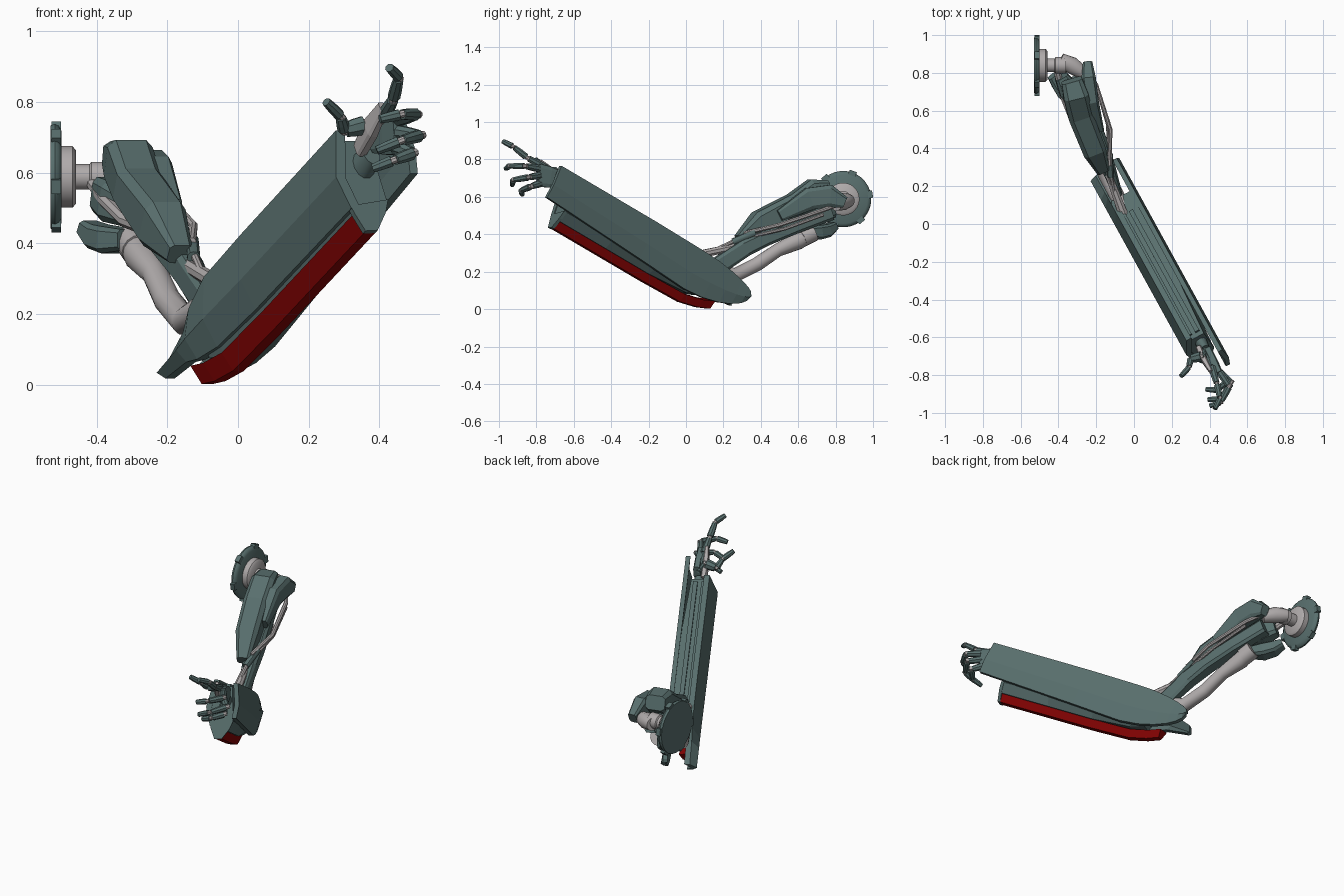
import bpy, bmesh
from math import pi, cos, sin, radians
from mathutils import Vector

cube = bpy.data.objects.get("Cube")
if cube:
    bpy.data.objects.remove(cube, do_unlink=True)


def material(name, rgb):
    m = bpy.data.materials.new(name)
    m.use_nodes = True
    m.diffuse_color = (*rgb, 1)
    m.node_tree.nodes["Principled BSDF"].inputs["Base Color"].default_value = (*rgb, 1)
    return m


TEAL = material("dull teal armour", (0.098, 0.158, 0.154))
GREY = material("warm grey metal", (0.43, 0.405, 0.405))
RED = material("dark red", (0.25, 0.001, 0.001))


def loft(name, rings, mat, smooth=False):
    """Skin a closed solid through equal-sized rings of points."""
    bm = bmesh.new()
    vs = [[bm.verts.new(p) for p in ring] for ring in rings]
    n = len(vs[0])
    for a, b in zip(vs, vs[1:]):
        for i in range(n):
            bm.faces.new((a[i], a[(i + 1) % n], b[(i + 1) % n], b[i]))
    bm.faces.new(vs[0])
    bm.faces.new(vs[-1])
    bmesh.ops.recalc_face_normals(bm, faces=bm.faces)
    me = bpy.data.meshes.new(name)
    bm.to_mesh(me)
    bm.free()
    me.materials.append(mat)
    ob = bpy.data.objects.new(name, me)
    bpy.context.scene.collection.objects.link(ob)
    if smooth:
        bpy.ops.object.select_all(action='DESELECT')
        ob.select_set(True)
        bpy.context.view_layer.objects.active = ob
        bpy.ops.object.shade_smooth_by_angle(angle=radians(40))


def tube(name, pts, sizes, mat, sides=8, smooth=False, square=1):
    """Loft along a path; sizes are radii or (half width, half height); square > 1 is boxier."""
    pts = [Vector(p) for p in pts]
    if not isinstance(sizes, (list, tuple)):
        sizes = [sizes] * len(pts)
    k = square / cos(pi / sides)
    angles = [2 * pi * (j + 0.5) / sides for j in range(sides)]
    rings = []
    for i, p in enumerate(pts):
        t = (pts[min(i + 1, len(pts) - 1)] - pts[max(i - 1, 0)]).normalized()
        side = t.cross(Vector((0, 0, 1))).normalized()
        up = side.cross(t)
        w, h = sizes[i] if isinstance(sizes[i], tuple) else (sizes[i], sizes[i])
        rings.append([p + side * w * max(-1, min(1, k * cos(a)))
                      + up * h * max(-1, min(1, k * sin(a))) for a in angles])
    loft(name, rings, mat, smooth)


def armour(name, pts, sizes, mat=TEAL):
    tube(name, pts, sizes, mat, square=1.6)


# Forearm frame: across, up and along the forearm
ALONG = Vector((0.428, -0.778, 0.459))
ACROSS = Vector((0.876, 0.482, 0))
UP = Vector((-0.221, 0.402, 0.888))


def arm(s, u, d):
    return ACROSS * s + UP * u + ALONG * d


def plate(name, edges, thick, stations):
    """Bent plate: edges are its across positions at the bottom, bend and top."""
    rings = []
    for d, lo, hi in stations:
        sec = list(zip(edges, (lo, lo * .6 + hi * .4, hi)))
        inner = [(s - thick, u) for s, u in reversed(sec)]
        rings.append([arm(s, u, d) for s, u in sec + inner])
    loft(name, rings, TEAL)


# Forearm shell
plate("forearm_left_plate", (.088, .1, .088), 0.025,
      [(1.07, .12, .31), (.42, .088, .31), (.1, .07, .305), (-.02, .08, .3), (-.12, .103, .287),
       (-.19, .13, .272), (-.24, .16, .258), (-.265, .185, .245), (-.275, .21, .23)])
plate("forearm_right_plate", (-.068, -.092, -.055), -0.03,
      [(.93, .082, .33), (.3, .085, .325), (.05, .095, .318),
       (-.07, .118, .28), (-.13, .14, .235), (-.26, .155, .2)])
body = [(-.05, .3), (-.075, .194), (-.052, .062), (.03, .055), (.056, .11), (.045, .297)]
loft("forearm_body", [[arm(s + wide if s > .04 else s, max(u, low), d) for s, u in body]
                      for d, low, wide in ((.925, 0, 0), (.6, 0, .018), (.3, 0, .022),
                                           (.05, .072, .022), (-.03, .1, .022))], TEAL)
loft("forearm_end_cap", [[arm(s, u, d) for s, u in
                          ((-.068, .09), (-.062, .068), (-.04, .01), (0, .012), (.04, .068), (.058, .11))]
                         for d in (.93, .912)], TEAL)
for i, s in enumerate((-.025, .02)):
    loft("forearm_rail_%d" % i,
         [[arm(s + a, u, d) for a, u in ((-.012, .29), (-.012, .312), (.012, .312), (.012, .29))]
          for d in (.9, .08)], TEAL)

# Red keel, curving up at the elbow
keel = [(-.058, .07), (-.036, .012), (0, .012), (.02, .056)]
loft("keel", [[arm(s, u + lift, d) for s, u in keel]
              for d, lift in ((.915, 0), (.3, .001), (.05, .007), (-.06, .031), (-.13, .058))], RED)

# Shoulder disc, collar and hub, all lying along x
CY, CZ = 0.84, 0.588
for name, mat, prof in (
        ("shoulder_disc", TEAL, [(-.53, .146), (-.518, .15), (-.507, .145), (-.499, .13)]),
        ("shoulder_collar", GREY, [(-.5, .087), (-.468, .087), (-.458, .075)]),
        ("shoulder_neck", GREY, [(-.46, .036), (-.42, .036), (-.415, .043), (-.36, .043)])):
    tube(name, [(x, CY, CZ) for x, r in prof], [r for x, r in prof], mat, 32, True)
for i in range(6):
    a = radians(10 + 60 * i)
    c = Vector((0, cos(a), sin(a)))
    t = Vector((0, -sin(a), cos(a)))
    base = Vector((-.515, CY, CZ))
    loft("disc_stud_%d" % i,
         [[base + c * r + t * w + Vector((x, 0, 0))
           for w, x in ((-.02, -.013), (.02, -.013), (.02, .014), (-.02, .014))]
          for r in (.13, .16)], TEAL)

# Shoulder joint
tube("shoulder_knuckle", [(-.39, .87, .58), (-.33, .84, .575), (-.27, .80, .56)],
     [.035, .045, .035], GREY, 12, True)
armour("shoulder_core", [(-.385, .78, .54), (-.345, .71, .52), (-.29, .62, .49)],
       [(.035, .05), (.055, .06), (.04, .045)])

# Upper arm armour
armour("upper_arm_shell",
       [(-.33, .76, .65), (-.31, .69, .63), (-.285, .58, .56), (-.215, .40, .455), (-.165, .285, .37)],
       [(.055, .04), (.066, .07), (.066, .06), (.062, .072), (.035, .03)])
armour("shoulder_guard",
       [(-.245, .85, .57), (-.24, .77, .605), (-.225, .66, .59), (-.18, .50, .50)],
       [(.025, .03), (.038, .06), (.036, .06), (.02, .03)])
armour("upper_arm_beam",
       [(-.09, .17, .23), (-.14, .31, .325), (-.18, .42, .38), (-.24, .59, .45), (-.31, .77, .52)],
       [(.024, .047), (.038, .045), (.045, .042), (.04, .042), (.035, .045)])
armour("lower_shoulder_guard",
       [(-.425, .79, .445), (-.395, .75, .42), (-.36, .70, .41), (-.315, .65, .41)],
       [(.035, .022), (.045, .035), (.05, .038), (.035, .03)])

# Upper arm bone reaching into the forearm
tube("upper_arm_bone",
     [(-.03, .03, .27), (-.09, .15, .22), (-.15, .26, .18), (-.2, .38, .24),
      (-.235, .49, .315), (-.275, .60, .365), (-.29, .66, .40)],
     [.03, .04, .04, .038, .036, .047, .044], GREY, 14, True)
tube("upper_arm_bone_collar", [(-.28, .62, .38), (-.30, .68, .41)], .049, GREY, 14, True)

# Pistons and rods
tube("outer_rod", [(-.27, .84, .57), (-.2, .735, .53), (-.125, .5, .45), (-.13, .31, .405)],
     .011, GREY, 8, True)
tube("outer_rod_lower", [(-.2, .735, .505), (-.14, .53, .43), (-.13, .36, .39)], .009, GREY, 8, True)
tube("inner_rod", [(-.41, .82, .57), (-.375, .68, .52), (-.32, .54, .465), (-.23, .36, .43)],
     .018, GREY, 8, True)
tube("elbow_piston", [(-.13, .37, .41), (-.125, .25, .36)], .018, TEAL, 10, True)
tube("elbow_piston_rod", [(-.125, .27, .37), (-.09, .1, .29)], .01, GREY, 8, True)
tube("elbow_link", [(-.15, .30, .34), (-.06, .06, .29), (-.03, .01, .28)],
     [(.016, .02), (.025, .02), (.025, .015)], GREY)

# Wrist and palm
tube("wrist", [arm(.01, .22, .9), arm(.01, .23, .98)], [(.035, .045), (.025, .035)], TEAL, 12, True)
armour("wrist_frame", [(.345, -.66, .665), (.375, -.725, .725), (.41, -.785, .785)],
       [(.015, .025), (.016, .032), (.01, .018)], GREY)
armour("palm", [(.39, -.66, .69), (.425, -.73, .705), (.455, -.79, .715)],
       [(.02, .035), (.02, .055), (.016, .062)])

# Fingers: tapered links with grey joints
fingers = {
    "index_finger": [(.41, -.75, .755), (.44, -.85, .81), (.455, -.925, .87), (.425, -.985, .90)],
    "middle_finger": [(.45, -.78, .75), (.505, -.86, .765), (.46, -.945, .765), (.395, -.965, .75)],
    "ring_finger": [(.45, -.78, .715), (.515, -.84, .705), (.46, -.925, .69), (.385, -.93, .66)],
    "little_finger": [(.44, -.77, .675), (.495, -.83, .655), (.44, -.88, .635), (.375, -.875, .61)],
    "thumb": [(.36, -.70, .735), (.30, -.715, .72), (.29, -.76, .76), (.245, -.81, .805)],
}
for name, path in fingers.items():
    path = [Vector(p) for p in path]
    for i, (a, b) in enumerate(zip(path, path[1:])):
        r = 0.026 if name == "thumb" and i == 0 else 0.019 - 0.002 * i
        tube("%s_link_%d" % (name, i), [a.lerp(b, .08), a.lerp(b, .5), a.lerp(b, .9)],
             [r, r * .95, r * .8], TEAL, 8)
        tube("%s_joint_%d" % (name, i), [a.lerp(b, -.15), a.lerp(b, .15)], r * .65, GREY, 8)
    tendon = Vector((0, 0, .012))
    tube(name + "_tendon", [Vector((.38, -.66, .70)), path[0] + tendon], .01, TEAL, 6)
